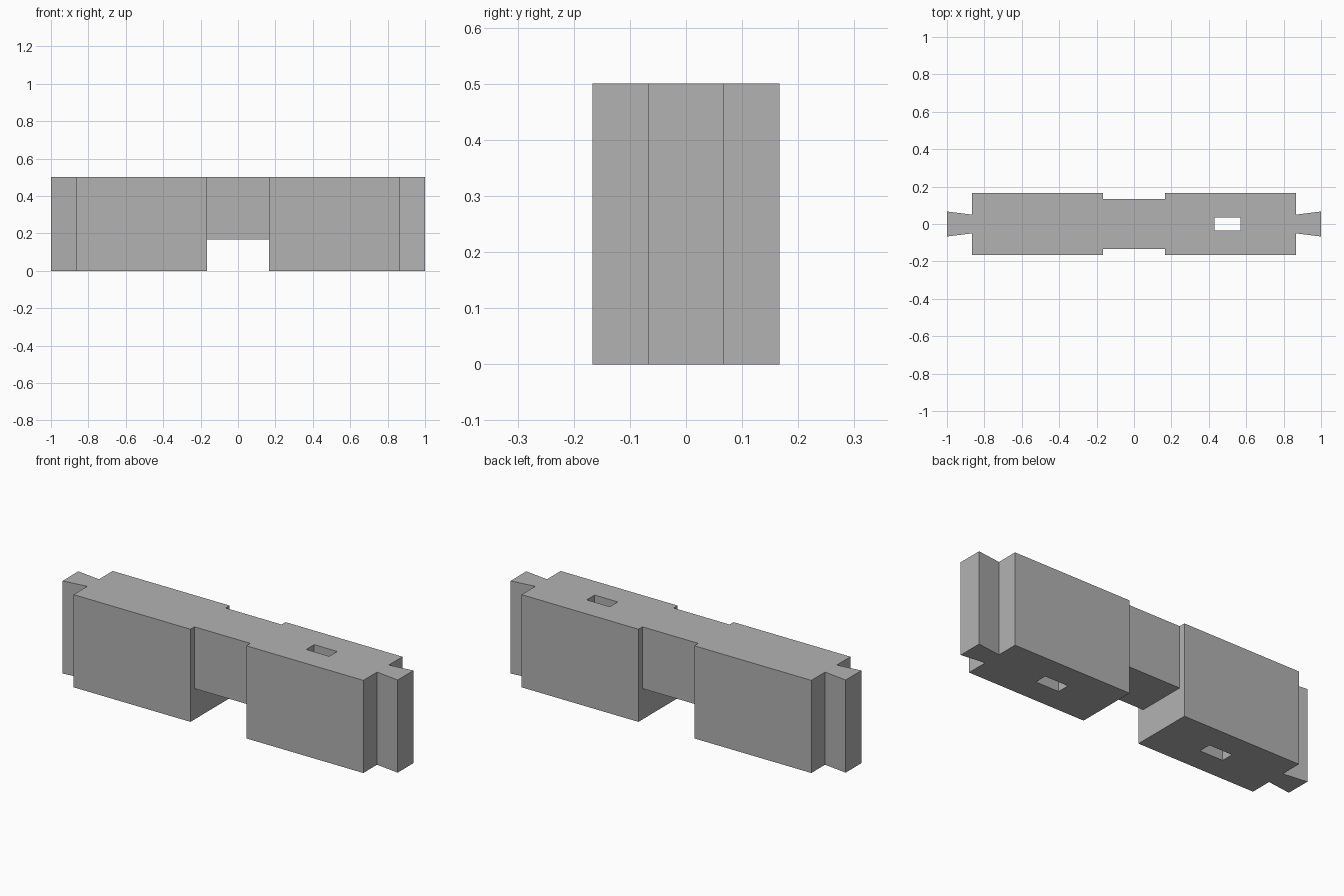
import bpy
import bmesh

default = bpy.data.objects.get("Cube")
if default:
    bpy.data.objects.remove(default, do_unlink=True)

HEIGHT = 0.5

grey = bpy.data.materials.new("plain_grey")
grey.use_nodes = True
colour = (0.448, 0.448, 0.448, 1)
grey.diffuse_color = colour
grey.node_tree.nodes["Principled BSDF"].inputs["Base Color"].default_value = colour


def prism(name, outline, z0, z1):
    """Extrude a counter-clockwise plan outline from z0 to z1."""
    bm = bmesh.new()
    base = bm.faces.new([bm.verts.new((x, y, z0)) for x, y in outline])
    top = bmesh.ops.extrude_face_region(bm, geom=[base], use_keep_orig=True)
    verts = [v for v in top["geom"] if isinstance(v, bmesh.types.BMVert)]
    bmesh.ops.translate(bm, verts=verts, vec=(0, 0, z1 - z0))
    bmesh.ops.recalc_face_normals(bm, faces=bm.faces)
    mesh = bpy.data.meshes.new(name)
    bm.to_mesh(mesh)
    bm.free()
    mesh.materials.append(grey)
    obj = bpy.data.objects.new(name, mesh)
    bpy.context.collection.objects.link(obj)
    return obj


def box_outline(cx, hx, hy):
    return [(cx - hx, -hy), (cx + hx, -hy), (cx + hx, hy), (cx - hx, hy)]


# Plan of one quarter: recessed waist, thick block, flared end tongue
quarter = [(0.167, 0.133), (0.167, 0.167), (0.865, 0.167), (0.865, 0.05), (1.0, 0.067)]
right_half = [(x, -y) for x, y in quarter] + quarter[::-1]
outline = right_half + [(-x, -y) for x, y in right_half]
block = prism("connector_block", outline, 0, HEIGHT)

# Gap below the waist, a through slot on one side and a blind slot on the other
cutters = [
    prism("waist_gap_cutter", box_outline(0, 0.167, 0.3), -0.1, 0.167),
    prism("through_slot_cutter", box_outline(0.5, 0.069, 0.034), -0.1, HEIGHT + 0.1),
    prism("blind_slot_cutter", box_outline(-0.5, 0.069, 0.034), -0.1, 0.333),
]
bpy.context.view_layer.objects.active = block
for cutter in cutters:
    cutter.hide_render = True
    mod = block.modifiers.new(cutter.name, "BOOLEAN")
    mod.operation = "DIFFERENCE"
    mod.solver = "EXACT"
    mod.object = cutter
    bpy.ops.object.modifier_apply(modifier=mod.name)
    bpy.data.objects.remove(cutter, do_unlink=True)
